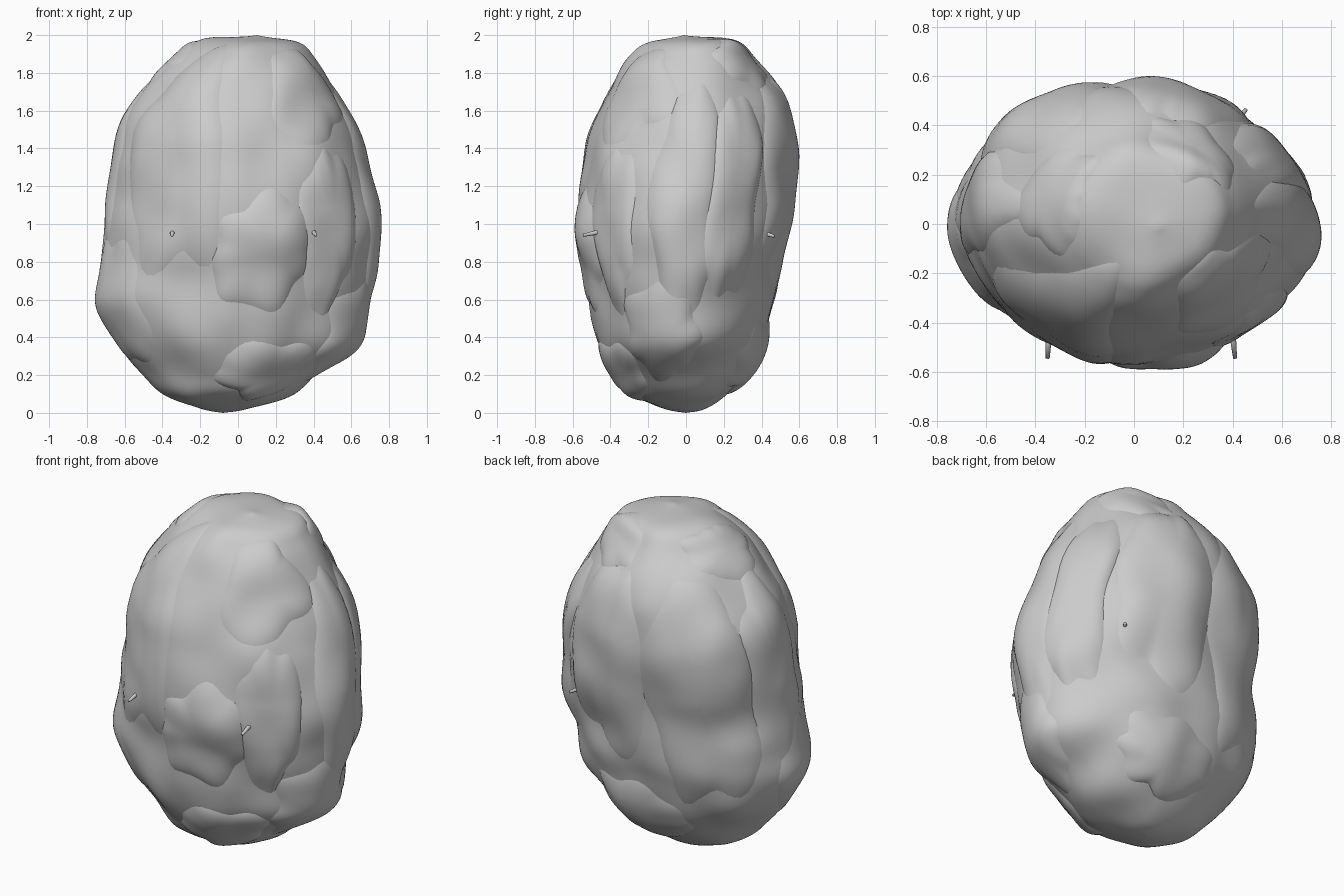
import bpy, bmesh, math
from mathutils import Vector, noise

if "Cube" in bpy.data.objects:
    bpy.data.objects.remove(bpy.data.objects["Cube"])

# Height rows of the boulder: z, x min, x max, y min, y max
ROWS = [
    (0.00, -0.08, -0.08, 0.00, 0.00), (0.015, -0.20, 0.05, -0.12, 0.09),
    (0.09, -0.38, 0.27, -0.30, 0.21), (0.20, -0.50, 0.43, -0.38, 0.32),
    (0.36, -0.63, 0.62, -0.475, 0.42), (0.57, -0.73, 0.68, -0.515, 0.475),
    (0.75, -0.725, 0.725, -0.54, 0.495), (0.95, -0.695, 0.73, -0.58, 0.53),
    (1.15, -0.68, 0.715, -0.565, 0.555), (1.38, -0.655, 0.67, -0.54, 0.58),
    (1.57, -0.59, 0.59, -0.475, 0.55), (1.75, -0.475, 0.50, -0.395, 0.48),
    (1.88, -0.35, 0.41, -0.30, 0.38), (1.972, -0.19, 0.32, -0.20, 0.27),
    (2.00, 0.10, 0.10, -0.01, -0.01)]
TOP = len(ROWS) - 1


def row_at(v):
    """Smoothly interpolated row at fractional index v."""
    v = min(max(v, 0), TOP)
    i = min(int(v), TOP - 1)
    t = v - i
    p = [ROWS[min(max(k, 0), TOP)] for k in (i - 1, i, i + 1, i + 2)]
    return [0.5 * (2 * b + (c - a) * t + (2 * a - 5 * b + 4 * c - d) * t * t
                   + (3 * b - a - 3 * c + d) * t ** 3) for a, b, c, d in zip(*p)]


def surface(theta, v, off, seed=0.0, amp=0.022):
    """Point on the boulder at angle theta and row v, pushed out by off."""
    z, x0, x1, y0, y1 = row_at(v)
    c, s = math.cos(theta), math.sin(theta)
    up = min(max((v - 9) / 3, 0), 1)          # upper part is less boxy behind
    if s > 0:
        n = 1.95 - 0.2 * up if c > 0 else 2.3 - 0.45 * up
    else:
        n = 1.82 if c > 0 else 1.8 + 0.1 * up
    r = (abs(c) ** n + abs(s) ** n) ** (-1 / n)
    x = (x0 + x1) / 2 + (x1 - x0) / 2 * c * r
    y = (y0 + y1) / 2 + (y1 - y0) / 2 * s * r
    p = Vector((x, y, z))
    nrm = Vector((x / 0.56, y / 0.33, z - 1)).normalized()
    fade = min(1, v / 2, (TOP - v) / 1.2)
    bump = noise.noise(p * 3.6 + Vector((seed, 1.7, 4.1))) * amp
    return p + nrm * (off + bump) * max(fade, 0)


def finish(bm, name):
    bmesh.ops.recalc_face_normals(bm, faces=bm.faces)
    me = bpy.data.meshes.new(name)
    bm.to_mesh(me)
    bm.free()
    me.shade_smooth()
    ob = bpy.data.objects.new(name, me)
    bpy.context.collection.objects.link(ob)
    return ob


def shell(rings, low, high, name):
    """Skin a list of closed rings, capped with a single point at each given end."""
    bm = bmesh.new()
    vs = [[bm.verts.new(p) for p in ring] for ring in rings]
    n = len(vs[0])
    for a, b in zip(vs, vs[1:]):
        for j in range(n):
            k = (j + 1) % n
            bm.faces.new((a[j], a[k], b[k], b[j]))
    for point, ring in ((low, vs[0]), (high, vs[-1])):
        if point is not None:
            tip = bm.verts.new(point)
            for j in range(n):
                bm.faces.new((tip, ring[j], ring[(j + 1) % n]))
    return finish(bm, name)


# Main boulder
SEG = 112
angles = [2 * math.pi * j / SEG for j in range(SEG)]
levels = [TOP * i / 90 for i in range(1, 90)]
shell([[surface(a, v, -0.008, 0.0, 0.03) for a in angles] for v in levels],
      surface(0, 0, 0), surface(0, TOP, 0), "boulder_core")

# Overlapping rock lobes: name, angle, row, half angle, half rows, height
LOBES = [
    ("upper_left_front_lobe", -122, 9.2, 36, 3.6, 0.016),
    ("centre_front_lobe", -80, 6.5, 27, 1.8, 0.022),
    ("right_front_lobe", -46, 7.2, 20, 2.4, 0.018),
    ("right_side_lobe", 0, 7.8, 24, 3.6, 0.014),
    ("right_back_lobe", 28, 8.0, 22, 3.0, 0.020),
    ("lower_front_lobe", -66, 3.0, 40, 1.3, 0.018),
    ("lower_left_lobe", -165, 5.2, 38, 2.2, 0.010),
    ("left_side_lobe", 172, 8.4, 26, 3.0, 0.012),
    ("back_left_lobe", 128, 7.8, 34, 3.8, 0.018),
    ("back_centre_lobe", 74, 8.6, 28, 3.8, 0.020),
    ("lower_back_lobe", 80, 3.4, 38, 1.4, 0.018),
    ("lower_right_lobe", -12, 4.2, 34, 1.6, 0.014),
    ("upper_right_lobe", -42, 10.8, 34, 2.0, 0.012),
    ("upper_left_lobe", 170, 12.0, 45, 1.2, 0.010),
    ("upper_back_lobe", 55, 12.0, 40, 1.3, 0.012)]
N = 56
for i, (name, ang, row, da, dv, h) in enumerate(LOBES):
    def lobe_point(r, a):
        # Wavy outline; the rim dips just under the core
        w = 1 + 0.34 * noise.noise(Vector((math.cos(a) * 1.6, math.sin(a) * 1.6, i * 3.3)))
        th = math.radians(ang + da * r * w * math.cos(a))
        return surface(th, row + dv * r * w * math.sin(a),
                       h - (h + 0.030) * r ** 4, 0.12, 0.03)
    rings = [[lobe_point(k / 16, 2 * math.pi * j / N) for j in range(N)]
             for k in range(1, 17)]
    shell(rings, lobe_point(0, 0), None, name)


# Small tapered pegs sticking out of the rock
def peg(name, base, tip):
    base, tip = Vector(base), Vector(tip)
    d = tip - base
    bm = bmesh.new()
    bmesh.ops.create_cone(bm, cap_ends=True, segments=12, radius1=0.016,
                          radius2=0.008, depth=d.length)
    ob = finish(bm, name)
    ob.location = (base + tip) / 2
    ob.rotation_mode = 'QUATERNION'
    ob.rotation_quaternion = d.to_track_quat('Z', 'Y')


peg("front_left_peg", (-0.345, -0.42, 0.965), (-0.35, -0.545, 0.94))
peg("front_right_peg", (0.395, -0.40, 0.97), (0.41, -0.545, 0.94))
peg("back_right_peg", (0.38, 0.38, 0.965), (0.455, 0.465, 0.935))
